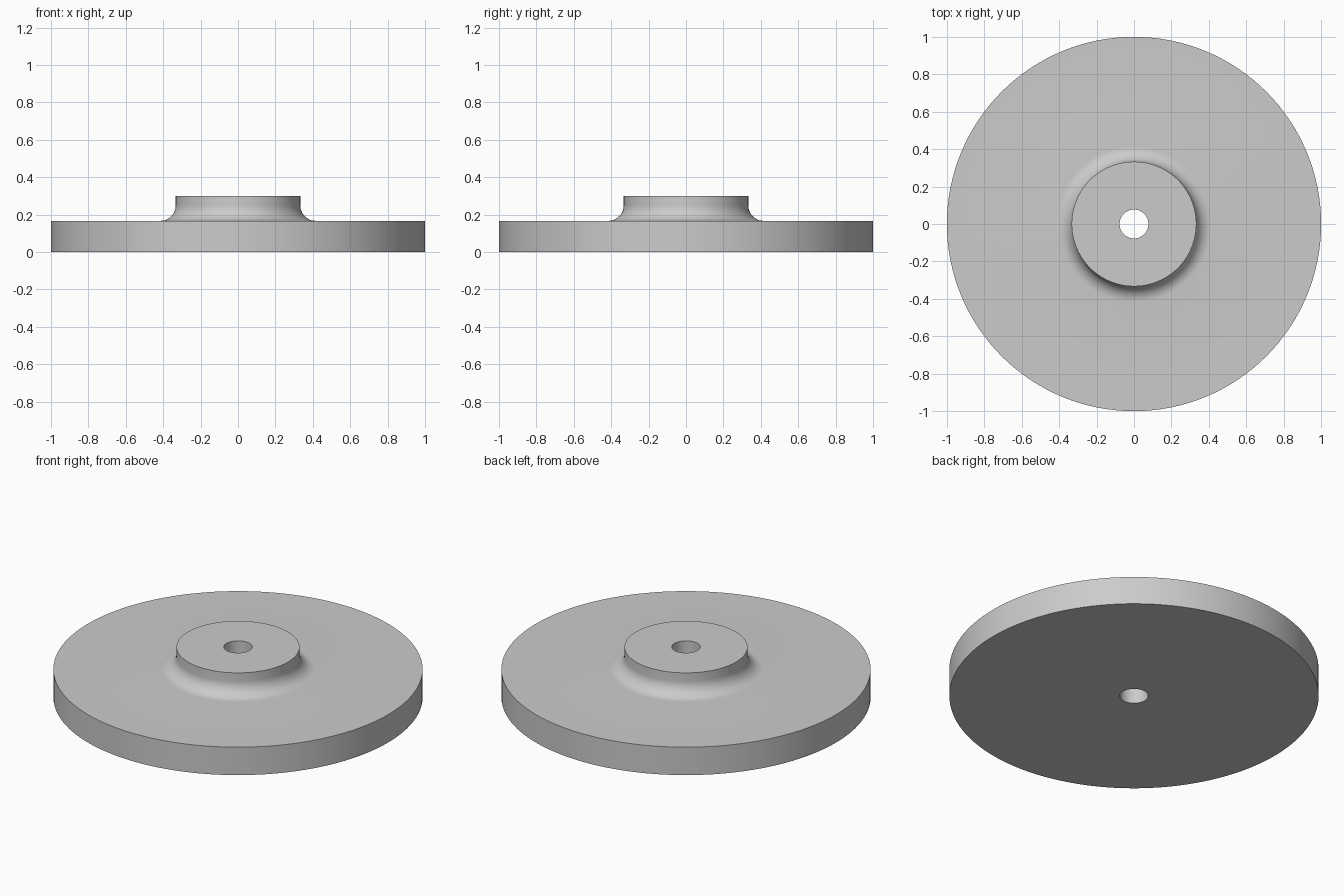
import bpy
import bmesh
from math import cos, sin, pi, radians
from mathutils import Vector

if "Cube" in bpy.data.objects:
    bpy.data.objects.remove(bpy.data.objects["Cube"], do_unlink=True)

# Dimensions
disc_r, disc_h = 1.0, 0.167
hub_r, hub_h = 0.333, 0.30
bore_r, fillet_r = 0.077, 0.083
segments, fillet_steps = 128, 12

# Plain grey material
grey = bpy.data.materials.new("light_grey")
grey.use_nodes = True
colour = (0.6, 0.6, 0.6, 1.0)
grey.diffuse_color = colour
grey.node_tree.nodes["Principled BSDF"].inputs["Base Color"].default_value = colour

# Half section: bore, underside, rim, top face, concave fillet, hub
profile = [(bore_r, 0), (disc_r, 0), (disc_r, disc_h)]
for i in range(fillet_steps + 1):
    a = pi / 2 * i / fillet_steps
    profile.append((hub_r + fillet_r * (1 - sin(a)),
                    disc_h + fillet_r * (1 - cos(a))))
profile += [(hub_r, hub_h), (bore_r, hub_h)]

# Revolve the closed section about the vertical axis
bm = bmesh.new()
verts = [bm.verts.new((r, 0, z)) for r, z in profile]
edges = [bm.edges.new((v, verts[(i + 1) % len(verts)])) for i, v in enumerate(verts)]
bmesh.ops.spin(bm, geom=verts + edges, cent=Vector(), axis=Vector((0, 0, 1)),
               angle=2 * pi, steps=segments, use_duplicate=False)
bmesh.ops.remove_doubles(bm, verts=bm.verts, dist=0.0005)
bmesh.ops.recalc_face_normals(bm, faces=bm.faces)

mesh = bpy.data.meshes.new("flanged_disc")
bm.to_mesh(mesh)
bm.free()
mesh.materials.append(grey)
disc = bpy.data.objects.new("flanged_disc", mesh)
bpy.context.collection.objects.link(disc)

# Smooth round walls and fillet, keep the rims crisp
bpy.ops.object.select_all(action='DESELECT')
disc.select_set(True)
bpy.context.view_layer.objects.active = disc
bpy.ops.object.shade_smooth_by_angle(angle=radians(30))
